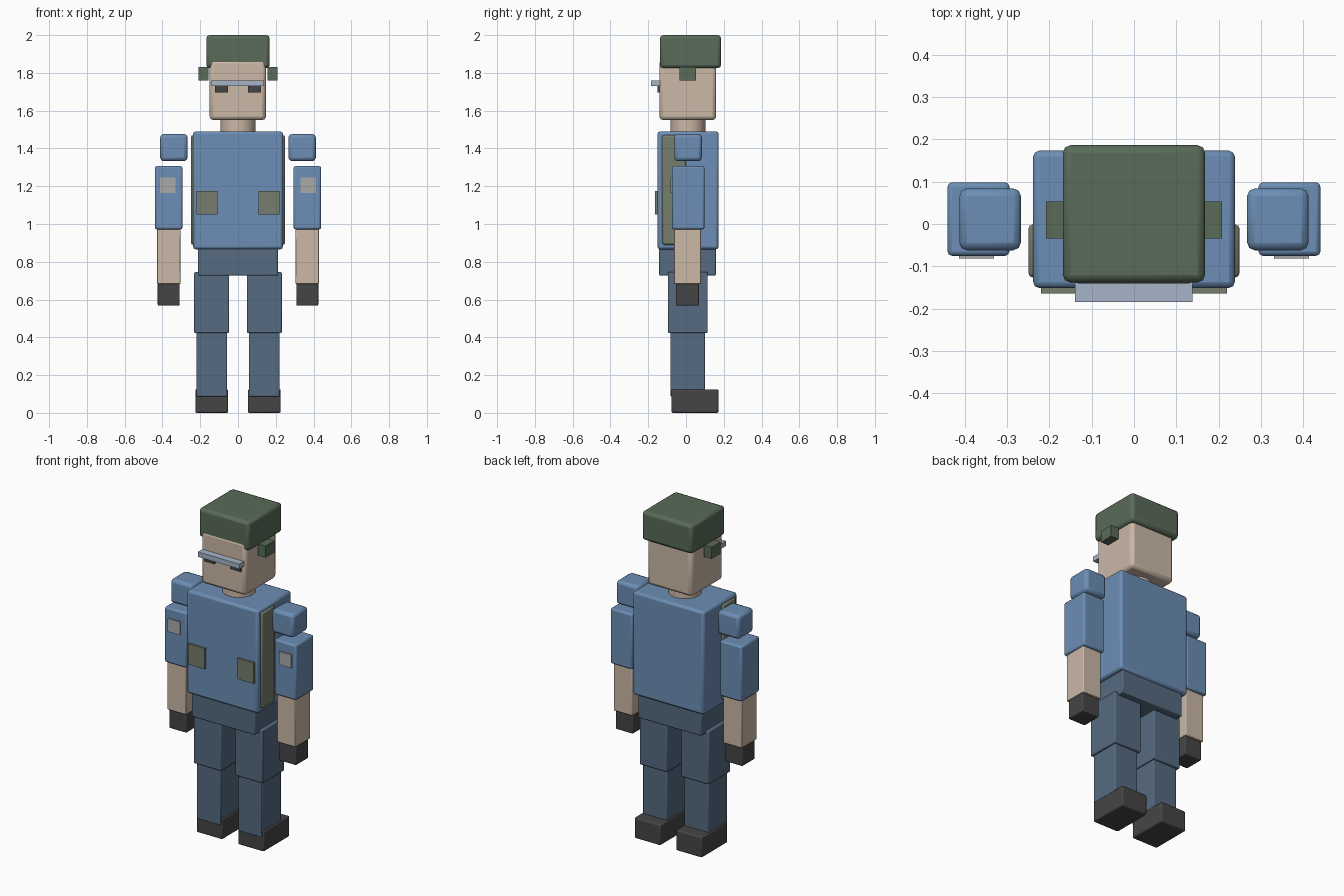
import bpy

if "Cube" in bpy.data.objects:
    bpy.data.objects.remove(bpy.data.objects["Cube"])


def material(name, r, g, b):
    m = bpy.data.materials.new(name)
    m.diffuse_color = (r, g, b, 1)
    m.use_nodes = True
    m.node_tree.nodes["Principled BSDF"].inputs["Base Color"].default_value = m.diffuse_color
    return m


BLUE = material("blue cloth", 0.15, 0.27, 0.46)
NAVY = material("navy cloth", 0.09, 0.145, 0.22)
SKIN = material("skin", 0.60, 0.48, 0.39)
DARK = material("dark leather", 0.06, 0.06, 0.06)
GREEN = material("green cloth", 0.10, 0.147, 0.10)
OLIVE = material("olive cloth", 0.18, 0.21, 0.15)
GLASS = material("pale glass", 0.38, 0.46, 0.58)
GREY = material("grey patch", 0.40, 0.40, 0.39)


def finish(ob, name, mat, bevel):
    ob.name = name
    ob.data.materials.append(mat)
    if bevel:
        mod = ob.modifiers.new("soft edges", 'BEVEL')
        mod.width = bevel
        mod.segments = 2
        mod.limit_method = 'ANGLE'
    bpy.ops.object.shade_smooth_by_angle()


def box(name, mat, x, y, z, bevel=0.0):
    """Box from (min, max) ranges on each axis."""
    bpy.ops.mesh.primitive_cube_add(size=1)
    ob = bpy.context.object
    for v in ob.data.vertices:
        v.co = [r[0] if c < 0 else r[1] for c, r in zip(v.co, (x, y, z))]
    finish(ob, name, mat, bevel)


def pair(name, mat, x, y, z, bevel=0.0):
    """The same box on both sides of the body."""
    box(name + "_right", mat, x, y, z, bevel)
    box(name + "_left", mat, (-x[1], -x[0]), y, z, bevel)


# Head: cap, ear pieces, visor, eyes, neck
box("head", SKIN, (-0.15, 0.148), (-0.141, 0.16), (1.55, 1.87), 0.02)
box("cap", GREEN, (-0.168, 0.168), (-0.138, 0.186), (1.825, 2.0), 0.018)
pair("ear_piece", GREEN, (0.157, 0.208), (-0.034, 0.053), (1.76, 1.83))
box("visor", GLASS, (-0.139, 0.138), (-0.184, -0.138), (1.73, 1.76))
pair("eye", DARK, (0.053, 0.121), (-0.152, -0.13), (1.696, 1.74))
bpy.ops.mesh.primitive_cylinder_add(vertices=16, radius=0.093, depth=0.12,
                                    location=(0, 0.01, 1.51))
finish(bpy.context.object, "neck", SKIN, 0)

# Torso: body, side panels, pouches, hips
box("torso", BLUE, (-0.238, 0.238), (-0.151, 0.173), (0.866, 1.49), 0.014)
pair("side_panel", OLIVE, (0.2, 0.249), (-0.126, -0.001), (0.89, 1.47), 0.01)
pair("pouch", OLIVE, (0.109, 0.22), (-0.164, -0.145), (1.05, 1.175))
box("hips", NAVY, (-0.212, 0.212), (-0.142, 0.158), (0.727, 0.89), 0.006)

# Arms
pair("shoulder", BLUE, (0.267, 0.412), (-0.062, 0.084), (1.333, 1.476), 0.018)
pair("upper_arm", BLUE, (0.294, 0.44), (-0.075, 0.098), (0.972, 1.306), 0.01)
pair("sleeve_patch", GREY, (0.331, 0.413), (-0.082, -0.07), (1.165, 1.245))
pair("forearm", SKIN, (0.305, 0.429), (-0.064, 0.08), (0.683, 0.98), 0.004)
pair("glove", DARK, (0.309, 0.425), (-0.053, 0.068), (0.568, 0.685), 0.005)

# Legs
pair("thigh", NAVY, (0.047, 0.232), (-0.096, 0.115), (0.423, 0.745), 0.006)
pair("shin", NAVY, (0.058, 0.219), (-0.083, 0.1), (0.087, 0.43), 0.005)
pair("boot", DARK, (0.052, 0.226), (-0.077, 0.172), (0.0, 0.125), 0.008)
